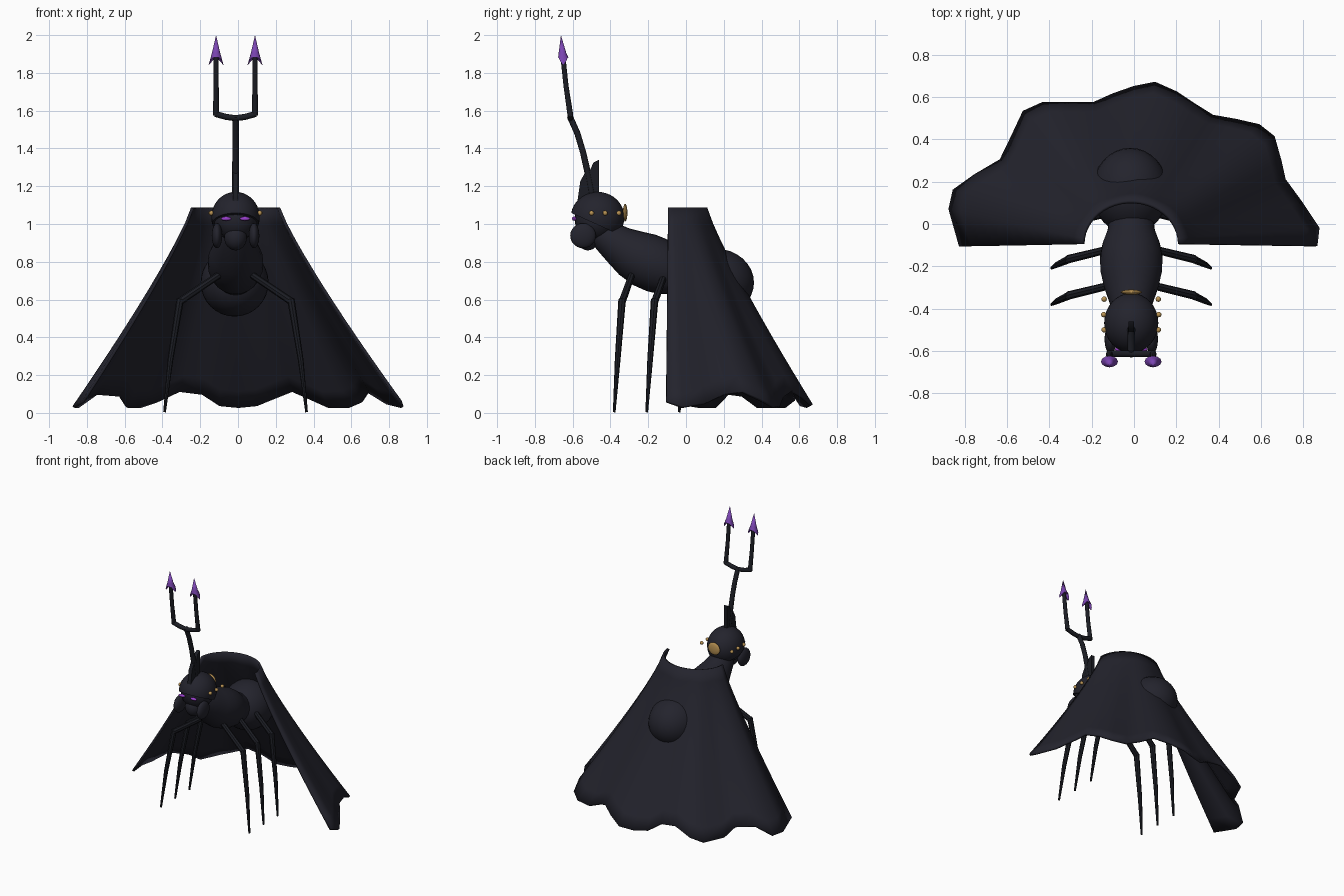
import bpy, bmesh, math
from mathutils import Vector

if "Cube" in bpy.data.objects:
    bpy.data.objects.remove(bpy.data.objects["Cube"])

CX = -0.013  # plane of symmetry of the insect


def material(name, rgb):
    m = bpy.data.materials.new(name)
    m.diffuse_color = (*rgb, 1)
    m.use_nodes = True
    m.node_tree.nodes["Principled BSDF"].inputs["Base Color"].default_value = m.diffuse_color
    return m


NAVY = material("dark navy", (0.017, 0.017, 0.026))
BLACK = material("soft black", (0.011, 0.012, 0.017))
GOLD = material("gold", (0.50, 0.30, 0.09))
PURPLE = material("purple", (0.20, 0.06, 0.45))
VIOLET = material("bright violet", (0.32, 0.05, 0.60))


def finish(name, bm, mat, angle=40):
    bmesh.ops.recalc_face_normals(bm, faces=bm.faces)
    me = bpy.data.meshes.new(name)
    bm.to_mesh(me)
    bm.free()
    ob = bpy.data.objects.new(name, me)
    bpy.context.collection.objects.link(ob)
    me.materials.append(mat)
    bpy.ops.object.select_all(action='DESELECT')
    ob.select_set(True)
    bpy.context.view_layer.objects.active = ob
    bpy.ops.object.shade_smooth_by_angle(angle=math.radians(angle))
    return ob


def ellipsoid(name, loc, size, mat, seg=24):
    bm = bmesh.new()
    bmesh.ops.create_uvsphere(bm, u_segments=seg, v_segments=seg // 2, radius=1)
    for v in bm.verts:
        v.co = Vector(loc) + Vector([a * b for a, b in zip(v.co, size)])
    return finish(name, bm, mat)


def tube(name, points, radii, mat, sides=10):
    """Loft rings of the given radii along a path and cap both ends."""
    bm = bmesh.new()
    pts = [Vector(p) for p in points]
    rings = []
    for i, p in enumerate(pts):
        d = (pts[min(i + 1, len(pts) - 1)] - pts[max(i - 1, 0)]).normalized()
        ref = Vector((0, 1, 0)) if abs(d.y) < 0.75 else Vector((1, 0, 0))
        a = d.cross(ref).normalized()
        b = d.cross(a)
        rings.append([bm.verts.new(p + radii[i] * (a * math.cos(t) + b * math.sin(t)))
                      for t in (math.tau * k / sides for k in range(sides))])
    for r, s in zip(rings, rings[1:]):
        for k in range(sides):
            n = (k + 1) % sides
            bm.faces.new((r[k], r[n], s[n], s[k]))
    bm.faces.new(rings[0])
    bm.faces.new(rings[-1])
    return finish(name, bm, mat)


# Cape: half-round collar falling to a wavy, scalloped hem
hem = [(-.82, -.105, .06), (-.87, .07, .03), (-.85, .16, .03), (-.75, .23, .10),
       (-.63, .30, .09), (-.59, .38, .03), (-.52, .53, .03), (-.43, .57, .06),
       (-.31, .57, .115), (-.19, .57, .10), (-.10, .61, .04), (0, .645, .03),
       (.10, .665, .04), (.20, .62, .08), (.29, .56, .115), (.37, .51, .08),
       (.48, .49, .03), (.59, .465, .03), (.66, .41, .06), (.69, .30, .11),
       (.71, .21, .10), (.79, .10, .05), (.87, -.02, .03), (.86, -.105, .06)]
bm = bmesh.new()
grid = []
for i, h in enumerate(hem):
    a = math.pi * (1 - i / (len(hem) - 1))
    top = Vector((CX + 0.228 * math.cos(a), -0.095 + 0.2 * math.sin(a), 1.085))
    col = []
    for k in range(13):
        t = k / 12
        p = top.lerp(Vector(h), t ** 1.15)
        p.z = top.z + (h[2] - top.z) * t
        col.append(bm.verts.new(p))
    grid.append(col)
for c, d in zip(grid, grid[1:]):
    for k in range(12):
        bm.faces.new((c[k], c[k + 1], d[k + 1], d[k]))
cape = finish("cape", bm, NAVY, 60)
solid = cape.modifiers.new("thickness", 'SOLIDIFY')
solid.thickness = 0.016
solid.offset = 0

# Body: neck and thorax loft, round abdomen
spine = [(-.49, .97, .05), (-.43, .94, .085), (-.36, .89, .105), (-.29, .845, .13),
         (-.22, .81, .146), (-.15, .78, .147), (-.09, .755, .135), (-.03, .735, .112),
         (.06, .71, .10)]
tube("thorax", [(CX, y, z) for y, z, r in spine], [r for y, z, r in spine], NAVY, 24)
ellipsoid("abdomen", (CX - .005, .155, .69), (.18, .205, .18), NAVY, 32)

# Head with face and domed helmet
ellipsoid("head", (CX, -.475, 1.03), (.118, .115, .12), NAVY)
ellipsoid("muzzle", (CX, -.52, .93), (.06, .06, .07), NAVY)
bm = bmesh.new()
bmesh.ops.create_uvsphere(bm, u_segments=32, v_segments=20, radius=1)
for v in bm.verts:
    v.co = Vector((CX + v.co.x * .128, -.468 + v.co.y * .142, 1.035 + v.co.z * .135))
cut = bmesh.ops.bisect_plane(bm, geom=bm.verts[:] + bm.edges[:] + bm.faces[:],
                             plane_co=(CX, -.60, 1.055), plane_no=(0, -.45, -1),
                             clear_outer=True)
rim = [g for g in cut["geom_cut"] if isinstance(g, bmesh.types.BMEdge)]
bmesh.ops.edgeloop_fill(bm, edges=rim)
finish("helmet", bm, NAVY)

# Crest: two thin upright blades
for name, outline in (("front_crest", [(-.575, 1.12), (-.56, 1.225), (-.525, 1.29), (-.50, 1.12)]),
                      ("rear_crest", [(-.53, 1.13), (-.515, 1.27), (-.49, 1.325),
                                      (-.46, 1.34), (-.46, 1.13)])):
    bm = bmesh.new()
    face = bm.faces.new([bm.verts.new((CX - .014, y, z)) for y, z in outline])
    out = bmesh.ops.extrude_face_region(bm, geom=[face])
    bmesh.ops.translate(bm, vec=(.028, 0, 0),
                        verts=[g for g in out["geom"] if isinstance(g, bmesh.types.BMVert)])
    finish(name, bm, BLACK)

# Forked horn
tube("horn_shaft", [(CX, -.495, 1.14), (CX, -.52, 1.27), (CX, -.545, 1.38),
                    (CX, -.575, 1.48), (CX, -.615, 1.57)],
     [.02, .018, .017, .017, .017], BLACK)
tube("horn_crossbar", [(CX - .108, -.613, 1.583), (CX - .05, -.613, 1.567), (CX, -.613, 1.56),
                       (CX + .05, -.613, 1.567), (CX + .108, -.613, 1.583)], [.016] * 5, BLACK)

for side, s in (("left", -1), ("right", 1)):
    x = CX + s * .103
    tube(side + "_horn_tine", [(x, -.612, 1.575), (x, -.635, 1.73), (x, -.652, 1.89)],
         [.016, .014, .014], BLACK)
    # Barbed spear tip with swept-down side points
    bm = bmesh.new()
    ring = []
    for k in range(12):
        a = math.tau * k / 12
        ring.append(bm.verts.new((x + .040 * math.cos(a), -.650 + .027 * math.sin(a),
                                  1.882 - .042 * abs(math.cos(a)) ** 4)))
    mid = [bm.verts.new((x + (v.co.x - x) * .55, -.654 + (v.co.y + .65) * .75, 1.905))
           for v in ring]
    tip = bm.verts.new((x, -.662, 2.0))
    base = bm.verts.new((x, -.65, 1.885))
    for k in range(12):
        n = (k + 1) % 12
        bm.faces.new((ring[k], ring[n], mid[n], mid[k]))
        bm.faces.new((mid[k], mid[n], tip))
        bm.faces.new((ring[n], ring[k], base))
    finish(side + "_horn_tip", bm, PURPLE)

    # Mandible pads, eyes and studs
    ellipsoid(side + "_mandible", (CX + s * .098, -.545, .938), (.028, .068, .066), NAVY)
    ellipsoid(side + "_eye", (CX + s * .05, -.592, 1.028), (.027, .012, .011), VIOLET, 16)
    for i, (y, dx) in enumerate(((-.50, .128), (-.428, .13), (-.355, .128))):
        ellipsoid(f"{side}_stud_{i + 1}", (CX + s * dx, y, 1.058), (.013,) * 3, GOLD, 12)

    # Three jointed legs per side
    for i, y in enumerate((0, .172, .344)):
        knee = (CX + s * .298, -.338 + y, .588)
        tube(f"{side}_thigh_{i + 1}", [(CX + s * .08, -.285 + y, .735), knee],
             [.018, .02], BLACK, 8)
        tube(f"{side}_shin_{i + 1}", [(knee[0] - s * .005, knee[1], .602),
                                      (CX + s * .345, -.362 + y, .28),
                                      (CX + s * .376, -.38 + y, .004)],
             [.02, .015, .007], BLACK, 8)

# Gold disc at the back of the head
ellipsoid("back_disc", (CX, -.322, 1.06), (.05, .012, .047), GOLD)
